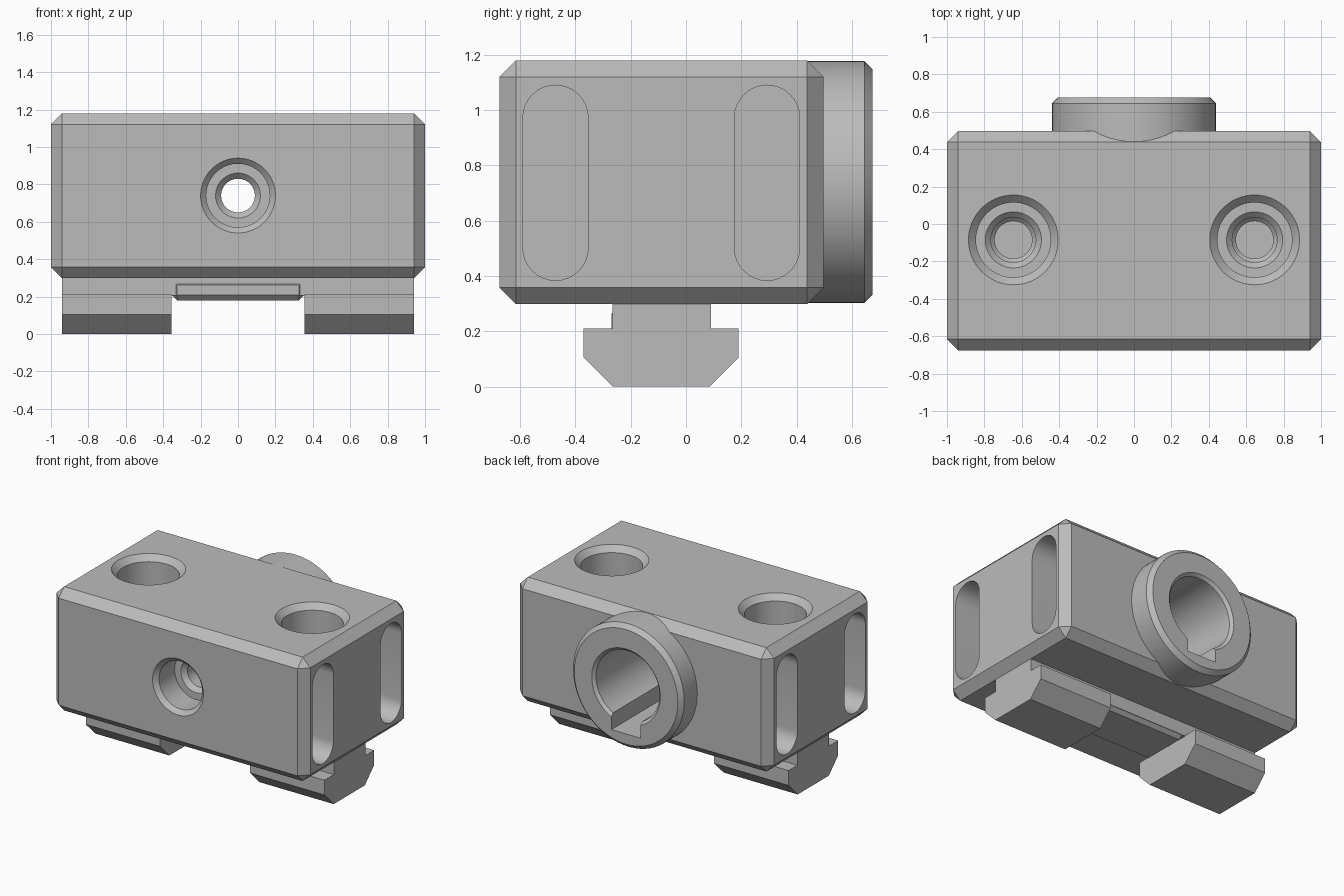
import bpy, bmesh
from math import sin, cos, pi, radians
from mathutils import Matrix

if "Cube" in bpy.data.objects:
    bpy.data.objects.remove(bpy.data.objects["Cube"], do_unlink=True)

metal = bpy.data.materials.new("plain_grey")
metal.use_nodes = True
GREY = (0.5, 0.5, 0.5, 1)
metal.diffuse_color = GREY
metal.node_tree.nodes["Principled BSDF"].inputs["Base Color"].default_value = GREY


def finish(name, bm):
    bmesh.ops.recalc_face_normals(bm, faces=bm.faces)
    mesh = bpy.data.meshes.new(name)
    bm.to_mesh(mesh)
    bm.free()
    mesh.materials.append(metal)
    ob = bpy.data.objects.new(name, mesh)
    bpy.context.collection.objects.link(ob)
    return ob


def box(name, x0, x1, y0, y1, z0, z1, chamfer=0):
    bm = bmesh.new()
    size = Matrix.Diagonal((x1 - x0, y1 - y0, z1 - z0, 1))
    place = Matrix.Translation(((x0 + x1) / 2, (y0 + y1) / 2, (z0 + z1) / 2))
    bmesh.ops.create_cube(bm, size=1, matrix=place @ size)
    if chamfer:
        bmesh.ops.bevel(bm, geom=bm.edges[:], offset=chamfer, segments=1,
                        affect='EDGES')
    return finish(name, bm)


def prism(name, outline, x0, x1):
    """Extrude a (y, z) outline along x."""
    bm = bmesh.new()
    face = bm.faces.new([bm.verts.new((x0, y, z)) for y, z in outline])
    new = bmesh.ops.extrude_face_region(bm, geom=[face])["geom"]
    bmesh.ops.translate(bm, vec=(x1 - x0, 0, 0),
                        verts=[v for v in new if isinstance(v, bmesh.types.BMVert)])
    return finish(name, bm)


def lathe(name, profile, place, steps=64):
    """Closed solid from (radius, height) rings, capped at both ends."""
    bm = bmesh.new()
    rings = [[bm.verts.new(place(r * cos(2 * pi * i / steps),
                                 r * sin(2 * pi * i / steps), h))
              for i in range(steps)] for r, h in profile]
    for a, b in zip(rings, rings[1:]):
        for i in range(steps):
            j = (i + 1) % steps
            bm.faces.new((a[i], a[j], b[j], b[i]))
    bm.faces.new(rings[0])
    bm.faces.new(rings[-1])
    return finish(name, bm)


def combine(target, tool, operation='DIFFERENCE', keep=False):
    mod = target.modifiers.new("cut", 'BOOLEAN')
    mod.operation, mod.object, mod.solver = operation, tool, 'EXACT'
    bpy.context.view_layer.objects.active = target
    bpy.ops.object.modifier_apply(modifier=mod.name)
    if not keep:
        bpy.data.objects.remove(tool, do_unlink=True)


AXIS_Z, HOLE_Y, HOLE_X = 0.74, -0.085, 0.645


def along_y(a, b, h):
    return (a, h, AXIS_Z + b)


# Chamfered body block with round rear boss
body = box("body_block", -1, 1, -0.675, 0.498, 0.298, 1.18, 0.06)
boss = lathe("boss", [(0.438, 0.2), (0.438, 0.645), (0.408, 0.675)], along_y)
combine(body, boss, 'UNION')

# Rear bore with keyway, front counterbore and through hole
combine(body, lathe("bore", [(0.25, -0.32), (0.25, 0.655), (0.28, 0.685)], along_y))
combine(body, box("keyway", -0.115, 0.115, -0.32, 0.8, 0.405, 0.7))
combine(body, lathe("front_hole", [(0.21, -0.685), (0.17, -0.645), (0.17, -0.47),
                                   (0.12, -0.47), (0.09, -0.44), (0.09, 0)], along_y))

# Blind rounded slots in both ends
for side in (-1, 1):
    for mid in (-0.472, 0.293):
        outline = []
        for centre, start in ((0.972, 0), (0.502, pi)):
            for i in range(17):
                a = start + pi * i / 16
                outline.append((mid + 0.118 * cos(a), centre + 0.118 * sin(a)))
        combine(body, prism("slot", outline, side * 0.65, side * 1.1))

# Rail under the body: long neck, shallow middle rib, two clamp feet
neck = box("rail_neck", -0.94, 0.94, -0.265, 0.09, 0.205, 0.31)
rib = box("rail_rib", -0.355, 0.355, -0.27, 0.09, 0.18, 0.29, 0.028)
FOOT = [(-0.265, 0), (0.085, 0), (0.19, 0.105), (0.19, 0.21),
        (-0.37, 0.21), (-0.37, 0.105)]
feet = [prism(name, FOOT, x0, x0 + 0.585)
        for name, x0 in (("left_foot", 0.355), ("right_foot", -0.94))]

# Stepped screw holes down from the top into the feet
for x, foot in ((HOLE_X, feet[0]), (-HOLE_X, feet[1])):
    screw = lathe("screw_hole",
                  [(0.10, 0.08), (0.10, 0.19), (0.12, 0.21), (0.12, 0.72),
                   (0.15, 0.75), (0.2, 0.75), (0.2, 1.14), (0.25, 1.19)],
                  lambda a, b, h: (x + a, HOLE_Y + b, h))
    for part in (body, neck, foot):
        combine(part, screw, keep=True)
    bpy.data.objects.remove(screw, do_unlink=True)

# Smooth round walls, crisp edges
for ob in bpy.context.view_layer.objects:
    ob.select_set(ob in [body, neck, rib] + feet)
bpy.context.view_layer.objects.active = body
bpy.ops.object.shade_smooth_by_angle(angle=radians(25))
